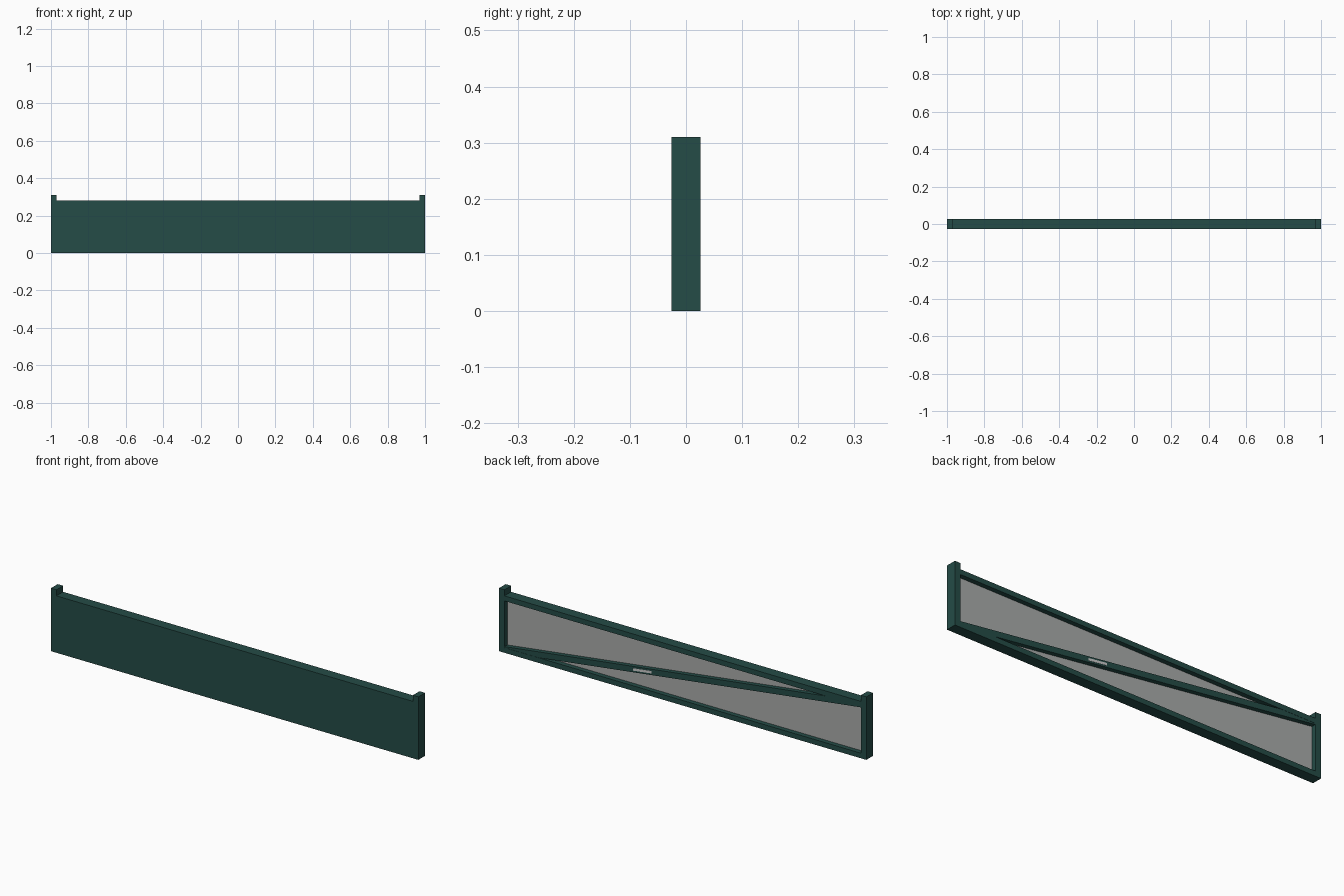
import bpy, math

if "Cube" in bpy.data.objects:
    bpy.data.objects.remove(bpy.data.objects["Cube"])


def material(name, rgb):
    m = bpy.data.materials.new(name)
    m.diffuse_color = (*rgb, 1)
    m.use_nodes = True
    m.node_tree.nodes["Principled BSDF"].inputs["Base Color"].default_value = m.diffuse_color
    return m


GREEN = material("dark_green", (0.018, 0.072, 0.063))
GREY = material("bare_grey", (0.40, 0.41, 0.405))
PALE = material("pale_grey", (0.60, 0.60, 0.60))


def prism(name, profile, y0, y1, mat):
    """Extrude an xz outline from y0 to y1 (outline counter-clockwise seen from the front)."""
    n = len(profile)
    verts = [(x, y, z) for y in (y0, y1) for x, z in profile]
    faces = [tuple(range(n)), tuple(reversed(range(n, 2 * n)))]
    faces += [(i, i + n, (i + 1) % n + n, (i + 1) % n) for i in range(n)]
    me = bpy.data.meshes.new(name)
    me.from_pydata(verts, [], faces)
    me.materials.append(mat)
    ob = bpy.data.objects.new(name, me)
    bpy.context.collection.objects.link(ob)
    return ob


def rect(x0, x1, z0, z1):
    return [(x0, z0), (x1, z0), (x1, z1), (x0, z1)]


D = 0.026       # half depth
W = 0.03        # post width
H = 0.28        # panel height
R = 0.025       # rail height
XI = 1 - W      # inner edge of posts

# end posts, taller than the panel
for side, x0 in (("left", -1), ("right", XI)):
    prism(side + "_post", rect(x0, x0 + W, 0, 0.31), -D, D, GREEN)

# top and bottom rails
prism("top_rail", rect(-XI, XI, H - R, H), -D, D, GREEN)
prism("bottom_rail", rect(-XI, XI, 0, R), -D, D, GREEN)

# front board and the bare sheet behind it
prism("front_board", rect(-XI, XI, R, H - R), -D, -0.001, GREEN)
prism("backing_sheet", rect(-XI, XI, R, H - R), -0.001, 0.003, GREY)

# diagonal brace on the back, corner to corner
prism("diagonal_brace",
      [(-XI, H - 0.03), (XI, 0.001), (XI, 0.03), (-XI, H - 0.001)],
      0.003, D - 0.001, GREEN)

# small plate on the brace
slope = -(H - 0.03) / (2 * XI)
cx, cz, hw, hh = 0.22, H / 2 + 0.22 * slope, 0.05, 0.006
prism("small_plate",
      [(cx + u * hw, cz + u * hw * slope + v * hh)
       for u, v in ((-1, -1), (1, -1), (1, 1), (-1, 1))],
      D - 0.001, D, PALE)
